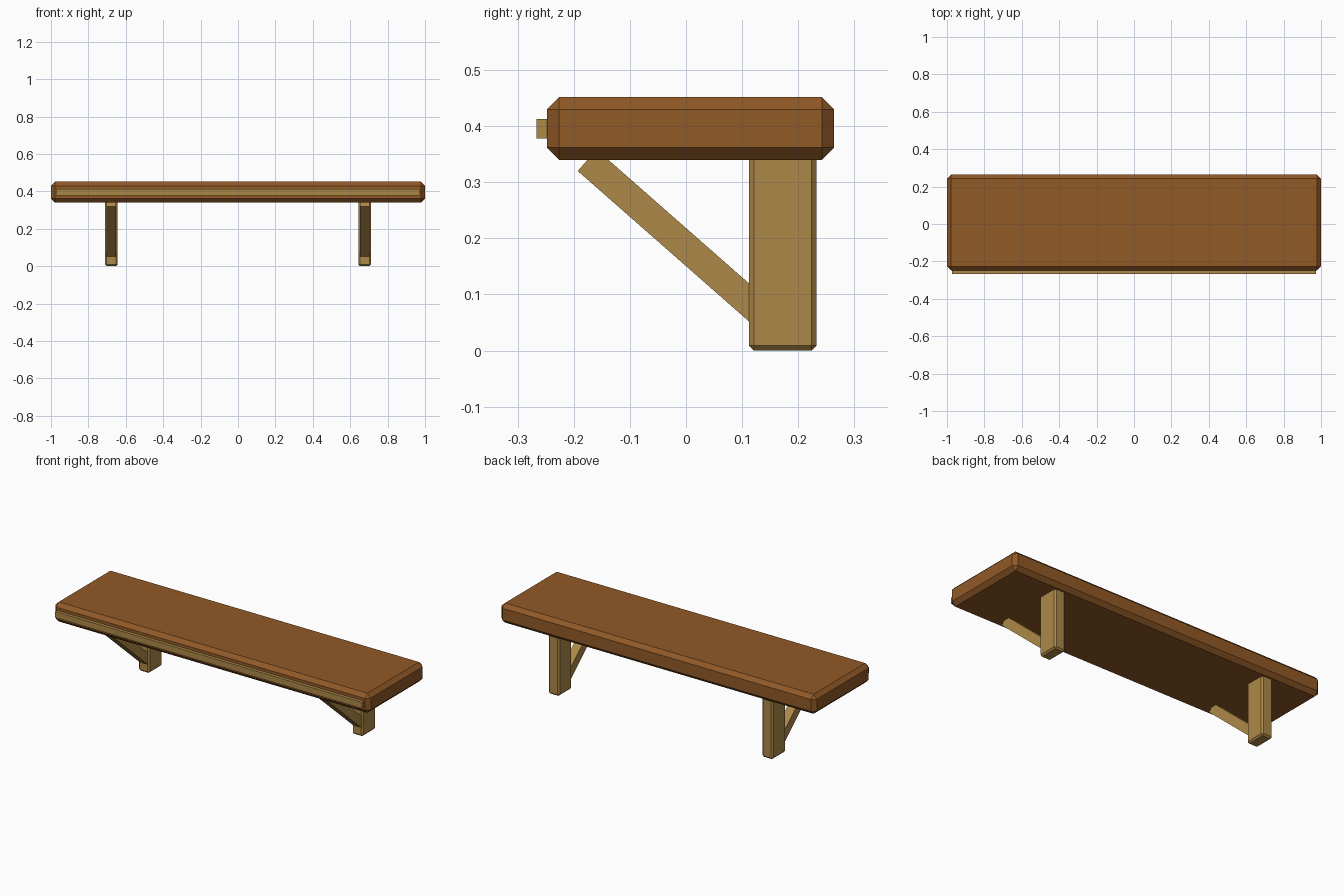
import bpy, bmesh, math
from mathutils import Matrix, Vector

if "Cube" in bpy.data.objects:
    bpy.data.objects.remove(bpy.data.objects["Cube"])


def material(name, rgb):
    m = bpy.data.materials.new(name)
    m.diffuse_color = (*rgb, 1.0)
    m.use_nodes = True
    m.node_tree.nodes["Principled BSDF"].inputs["Base Color"].default_value = m.diffuse_color
    return m


DARK = material("dark brown wood", (0.283, 0.100, 0.0194))
LIGHT = material("light tan wood", (0.42, 0.25, 0.065))


def box(name, lo, hi, mat, chamfer=0.0):
    """Box between two corners, with all edges chamfered if asked."""
    lo, hi = Vector(lo), Vector(hi)
    size = hi - lo
    bm = bmesh.new()
    bmesh.ops.create_cube(bm, size=1.0, matrix=Matrix.Diagonal((*size, 1.0)))
    if chamfer:
        bmesh.ops.bevel(bm, geom=bm.edges[:], offset=chamfer, segments=1,
                        profile=0.5, affect='EDGES')
    me = bpy.data.meshes.new(name)
    bm.to_mesh(me)
    bm.free()
    me.materials.append(mat)
    ob = bpy.data.objects.new(name, me)
    ob.location = (lo + hi) / 2
    bpy.context.collection.objects.link(ob)
    return ob


# Shelf board and the trim strip along its front edge
box("shelf_board", (-1, -0.248, 0.34), (1, 0.264, 0.452), DARK, 0.022)
box("front_trim", (-0.973, -0.266, 0.378), (0.973, -0.24, 0.413), LIGHT)

# Diagonal brace: front lower corner, downward slope and thickness
angle = math.atan2(0.268, 0.305)
length, thick = 0.44, 0.051
along = Vector((0, math.cos(angle), -math.sin(angle)))
across = Vector((0, math.sin(angle), math.cos(angle)))
brace_mid = Vector((0, -0.193, 0.32)) + along * length / 2 + across * thick / 2

# Two brackets, each an upright post and a brace
for side, x in (("left", -0.677), ("right", 0.677)):
    box(side + "_post", (x - 0.034, 0.112, 0.002), (x + 0.034, 0.233, 0.36), LIGHT, 0.009).location.z -= 0.002
    brace = box(side + "_brace", (-0.0255, -length / 2, -thick / 2),
                (0.0255, length / 2, thick / 2), LIGHT)
    brace.rotation_euler.x = -angle
    brace.location = brace_mid + Vector((x, 0, 0))
